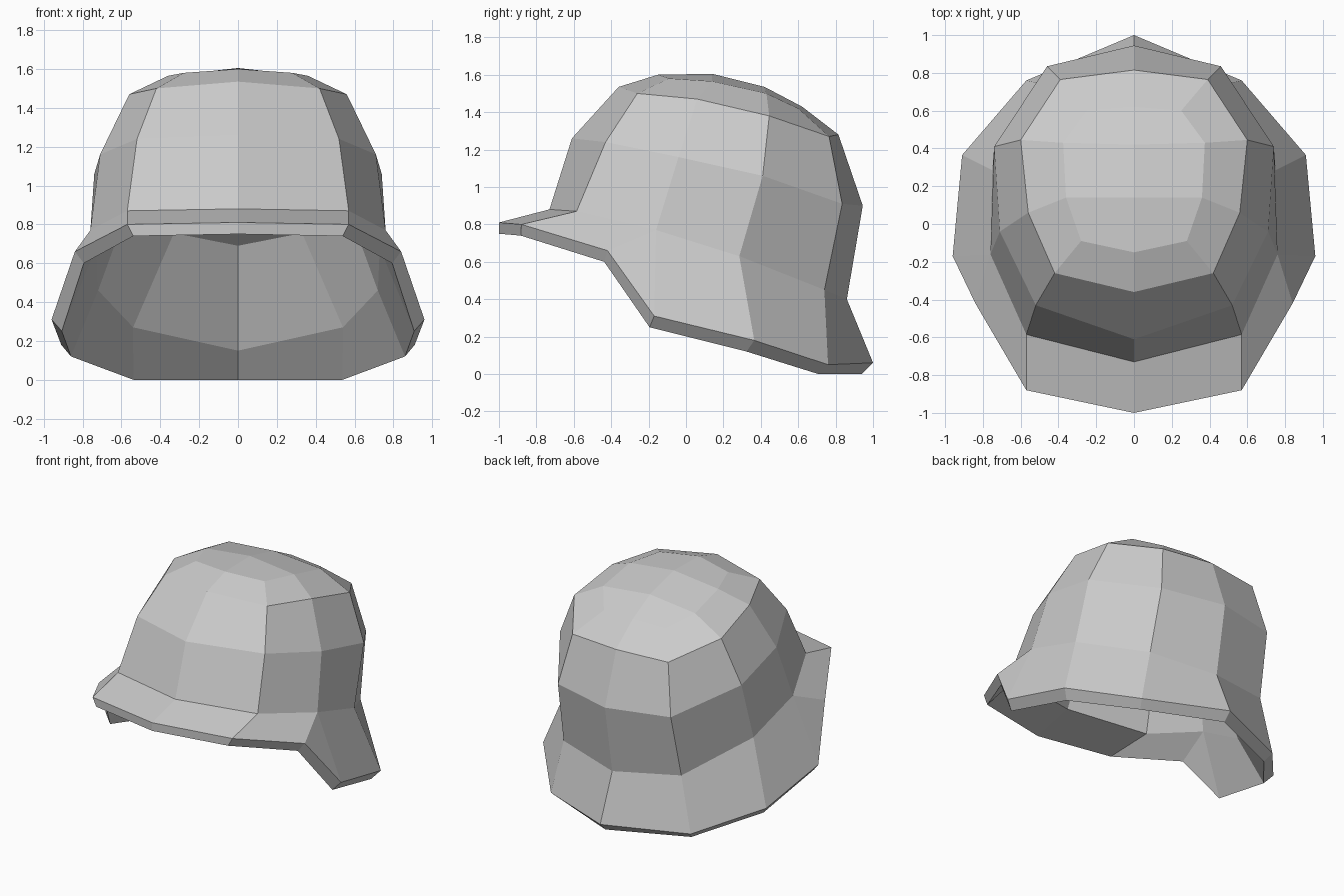
import bpy
import bmesh

if "Cube" in bpy.data.objects:
    bpy.data.objects.remove(bpy.data.objects["Cube"], do_unlink=True)

# Half profiles, from the front centre round one side to the back centre
BRIM = [(0, -1, .81), (.57, -.88, .8), (.84, -.42, .66), (.96, -.17, .31),
        (.91, .365, .18), (.57, .76, .05), (0, 1, .06)]
BAND = [(0, -.73, .88), (.57, -.585, .87), (.76, -.16, .77),
        (.75, .285, .63), (.48, .74, .45), (0, .86, .4)]
SIDE = [(0, -.61, 1.26), (.52, -.43, 1.24), (.71, -.04, 1.16),
        (.74, .41, 1.06), (.46, .835, .91), (0, .945, .9)]
SHOULDER = [(0, -.36, 1.535), (.42, -.26, 1.5), (.56, .06, 1.47),
            (.6, .445, 1.38), (.39, .765, 1.27), (0, .815, 1.28)]
CROWN = [(0, -.15, 1.6), (.28, -.09, 1.58), (.36, .14, 1.565),
         (.375, .43, 1.5), (.25, .6, 1.42), (0, .62, 1.43)]
RIDGE = [(0, .14, 1.605), (0, .42, 1.535)]

# Lining, close to the shell at the front and thick at the back
LINING_BAND = [(0, -.69, .82), (.57, -.55, .78), (.73, -.15, .68),
               (.72, .22, .46), (.54, .5, .27), (0, .83, .15)]
LINING_SIDE = [(0, -.55, 1.13), (.48, -.37, 1.11), (.6, -.04, 1.02),
               (.56, .24, .9), (.33, .45, .755), (0, .61, .69)]
LINING_RIDGE = [(0, -.22, 1.27), (0, .2, 1.02)]


def under_rim(p):
    """Lower edge of the brim, set slightly in and down."""
    x, y, z = p
    return x * .945, y * .97 - .03, max(z - .06, 0)


def add_row(bm, points):
    return [bm.verts.new(p) for p in points]


def bridge(bm, low, high):
    for i in range(len(low) - 1):
        bm.faces.new((low[i], low[i + 1], high[i + 1], high[i]))


def flare(bm, brim, band):
    """Join the brim to the band, which has one point fewer."""
    bridge(bm, brim[:3], band[:3])
    bm.faces.new((brim[2], brim[3], band[2]))
    bridge(bm, brim[3:], band[2:])


def shell(bm, brim, profiles, ridge):
    """Stack the rings above the brim and close them along a ridge."""
    rings = [add_row(bm, p) for p in profiles]
    flare(bm, brim, rings[0])
    for low, high in zip(rings, rings[1:]):
        bridge(bm, low, high)
    top = rings[-1]
    bridge(bm, [top[0]] + add_row(bm, ridge) + [top[-1]], top[1:-1])


# Outer shell, brim edge and lining as one closed half
bm = bmesh.new()
outer_edge = add_row(bm, BRIM)
inner_edge = add_row(bm, [under_rim(p) for p in BRIM])
shell(bm, outer_edge, (BAND, SIDE, SHOULDER, CROWN), RIDGE)
shell(bm, inner_edge, (LINING_BAND, LINING_SIDE), LINING_RIDGE)
bridge(bm, outer_edge, inner_edge)

# Mirror to the other side
half = bm.verts[:] + bm.edges[:] + bm.faces[:]
bmesh.ops.mirror(bm, geom=half, axis='X', merge_dist=.001)
bmesh.ops.remove_doubles(bm, verts=bm.verts[:], dist=.001)
bmesh.ops.recalc_face_normals(bm, faces=bm.faces[:])

mesh = bpy.data.meshes.new("helmet_shell")
bm.to_mesh(mesh)
bm.free()
helmet = bpy.data.objects.new("helmet_shell", mesh)
bpy.context.collection.objects.link(helmet)

# Plain grey
grey = bpy.data.materials.new("light_grey")
grey.use_nodes = True
colour = (.6, .6, .6, 1)
grey.diffuse_color = colour
grey.node_tree.nodes["Principled BSDF"].inputs["Base Color"].default_value = colour
mesh.materials.append(grey)
